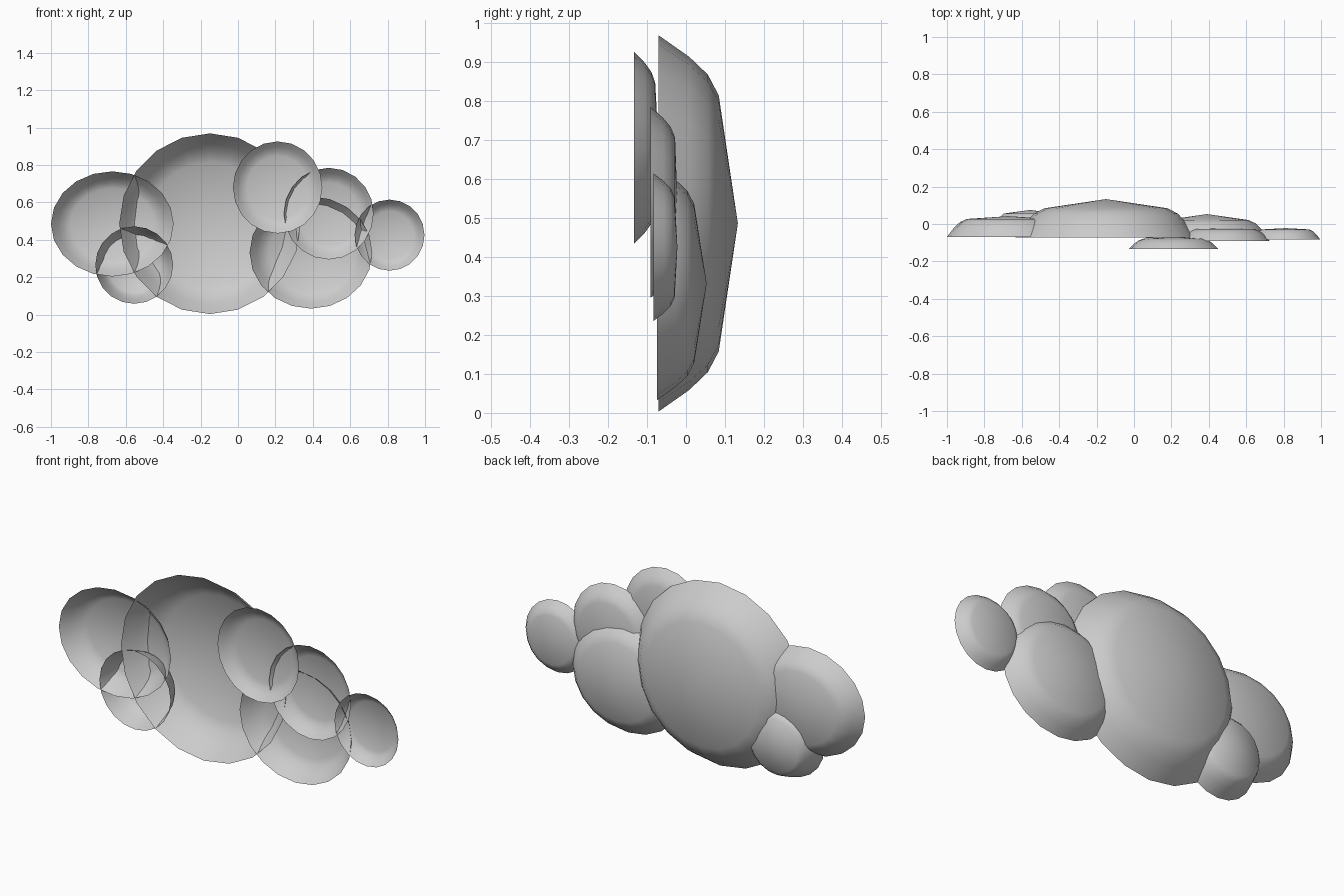
import bpy, bmesh, math

if "Cube" in bpy.data.objects:
    bpy.data.objects.remove(bpy.data.objects["Cube"])

SIDES = 20
# rim-to-cap profile: (radius fraction, fraction of the shoulder height)
PROFILE = [(1.0, 0.0), (0.885, 0.51), (0.79, 0.82), (0.68, 1.0)]


def puff(name, x, z, rx, rz, base, shoulder, apex):
    """Open shallow dome facing +y, ending in a low pointed cap."""
    bm = bmesh.new()
    rings = []
    for r, h in PROFILE:
        y = base + (shoulder - base) * h
        rings.append([bm.verts.new((x + rx * r * math.sin(2 * math.pi * i / SIDES), y,
                                    z + rz * r * math.cos(2 * math.pi * i / SIDES)))
                      for i in range(SIDES)])
    tip = bm.verts.new((x, apex, z))
    for i in range(SIDES):
        j = (i + 1) % SIDES
        for a, b in zip(rings, rings[1:]):
            bm.faces.new((a[i], a[j], b[j], b[i]))
        bm.faces.new((rings[-1][i], rings[-1][j], tip))
    # make normals point outward (away from the hollow front)
    bm.normal_update()
    if sum(f.normal.y for f in bm.faces) < 0:
        bmesh.ops.reverse_faces(bm, faces=bm.faces[:])
    for f in bm.faces:
        f.smooth = True
    mesh = bpy.data.meshes.new(name)
    bm.to_mesh(mesh)
    bm.free()
    obj = bpy.data.objects.new(name, mesh)
    bpy.context.collection.objects.link(obj)
    return obj


# cloud puffs: centre x, centre z, radii, rim y, shoulder y, tip y
puff("main_puff", -0.15, 0.486, 0.485, 0.483, -0.071, 0.084, 0.133)
puff("left_puff", -0.672, 0.485, 0.328, 0.281, -0.069, 0.027, 0.042)
puff("lower_left_puff", -0.555, 0.265, 0.208, 0.207, -0.068, 0.056, 0.075)
puff("lower_right_puff", 0.39, 0.332, 0.328, 0.30, -0.075, 0.021, 0.053)
puff("upper_front_puff", 0.212, 0.68, 0.239, 0.246, -0.133, -0.079, -0.07)
puff("upper_right_puff", 0.485, 0.54, 0.24, 0.245, -0.091, -0.028, -0.022)
puff("far_right_puff", 0.81, 0.425, 0.187, 0.19, -0.084, -0.029, -0.022)
